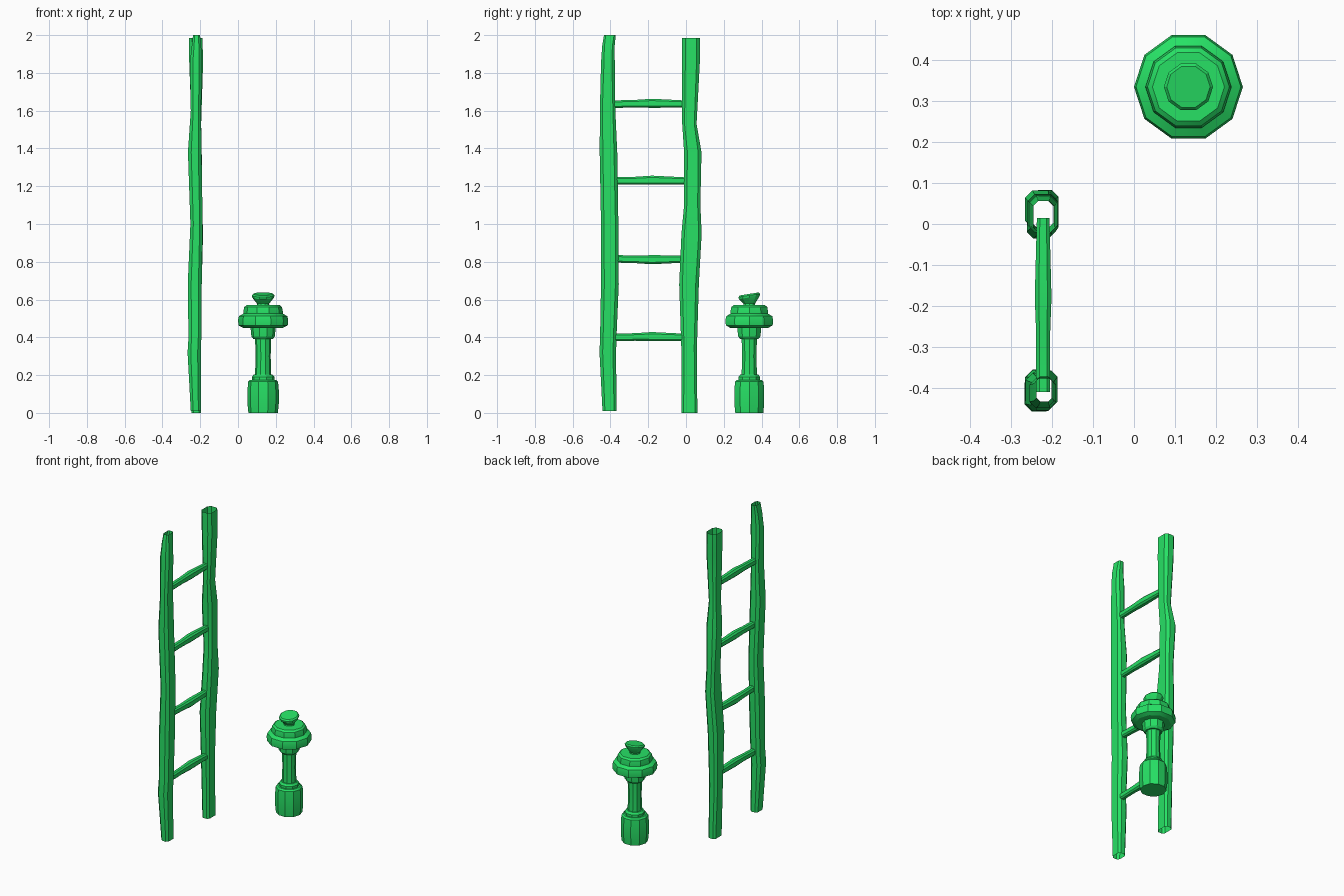
import bpy, math

if "Cube" in bpy.data.objects:
    bpy.data.objects.remove(bpy.data.objects["Cube"])

green = bpy.data.materials.new("green")
green.diffuse_color = (0.02, 0.75, 0.13, 1)
green.use_nodes = True
green.node_tree.nodes["Principled BSDF"].inputs["Base Color"].default_value = green.diffuse_color


def make(name, verts, faces):
    me = bpy.data.meshes.new(name)
    me.from_pydata(verts, [], faces)
    me.materials.append(green)
    ob = bpy.data.objects.new(name, me)
    bpy.context.collection.objects.link(ob)
    return ob


def loft(name, rings, cap_start=False, cap_end=False):
    """Skin a list of equally sized rings, optionally closing the ends."""
    n = len(rings[0])
    verts = [p for r in rings for p in r]
    faces = []
    for k in range(len(rings) - 1):
        for i in range(n):
            j = (i + 1) % n
            faces.append((k * n + i, k * n + j, (k + 1) * n + j, (k + 1) * n + i))
    if cap_start:
        faces.append(tuple(reversed(range(n))))
    if cap_end:
        faces.append(tuple(range((len(rings) - 1) * n, len(rings) * n)))
    return make(name, verts, faces)


def octagon(a0, a1, b0, b1, c=0.24):
    """Rectangle with cut corners, counter-clockwise."""
    ca = cb = c * min(a1 - a0, b1 - b0)
    return [(a0 + ca, b0), (a1 - ca, b0), (a1, b0 + cb), (a1, b1 - cb),
            (a1 - ca, b1), (a0 + ca, b1), (a0, b1 - cb), (a0, b0 + cb)]


# Uneven hollow side rails: z, x min, x max, y min, y max
front_rail = [
    (0.01, -.25, -.197, -.442, -.368), (0.32, -.267, -.197, -.458, -.370),
    (0.40, -.262, -.194, -.455, -.368), (0.68, -.266, -.192, -.450, -.356),
    (1.00, -.252, -.187, -.450, -.358), (1.38, -.265, -.193, -.457, -.364),
    (1.60, -.250, -.196, -.456, -.374), (1.85, -.255, -.190, -.450, -.377),
    (1.94, -.245, -.195, -.444, -.378), (2.00, -.238, -.201, -.434, -.372)]
rear_rail = [
    (0.0, -.247, -.195, -.025, .060), (0.35, -.258, -.197, -.025, .058),
    (0.68, -.262, -.192, -.036, .068), (0.95, -.250, -.185, -.024, .083),
    (1.10, -.250, -.190, -.010, .076), (1.38, -.266, -.192, -.010, .082),
    (1.53, -.246, -.195, -.020, .056), (1.85, -.258, -.185, -.021, .073),
    (1.985, -.260, -.188, -.021, .073)]
for name, rail in (("front_rail", front_rail), ("rear_rail", rear_rail)):
    loft(name, [[(x, y, z) for x, y in octagon(x0, x1, y0, y1)]
                for z, x0, x1, y0, y1 in rail])

# Rungs: slightly wavy bars running between the rails
wave = [(-.41, 0, .020), (-.35, 0, .020), (-.27, .002, .020), (-.18, .004, .024),
        (-.08, .002, .021), (.015, 0, .018)]
for k, (z, bend) in enumerate([(0.40, 1), (0.815, -1), (1.228, 1), (1.635, 1)]):
    rings = []
    for y, dz, h in wave:
        zc = z + bend * dz
        w = h * 0.85
        rings.append([(x, y, zz) for x, zz in
                      reversed(octagon(-.222 - w, -.222 + w, zc - h, zc + h))])
    loft(f"rung_{k + 1}", rings)


def lathe(name, profile, cx=0.133, cy=0.335, tilt=0.0, tilt_from=9.0):
    rings = []
    for r, z in profile:
        ring = []
        for i in range(10):
            a = math.tau * i / 10
            dy = r * math.sin(a)
            ring.append((cx + r * math.cos(a), cy + dy,
                         z + (tilt * dy if z > tilt_from else 0)))
        rings.append(ring)
    return loft(name, rings, True, True)


# Post: base, collar, stem
lathe("post_base", [(.078, 0), (.083, .05), (.083, .12), (.079, .165), (.070, .175)])
lathe("base_collar", [(.060, .165), (.060, .190), (.050, .203)])
lathe("stem", [(.043, .19), (.040, .30), (.043, .41)])
# Head: neck ring, wide disc, upper step
lathe("neck_ring", [(.052, .392), (.062, .405), (.066, .445), (.066, .47)])
lathe("wide_disc", [(.105, .450), (.130, .463), (.133, .490), (.128, .512), (.105, .525)])
lathe("upper_step", [(.104, .515), (.105, .535), (.100, .560), (.088, .570)])
# Flared knob with a tilted top
lathe("top_knob", [(.034, .560), (.032, .578), (.058, .611), (.060, .622), (.053, .630)],
      cy=0.335, tilt=0.16, tilt_from=0.6)

# Soften only the shallow edges
for ob in list(bpy.context.collection.objects):
    bpy.ops.object.select_all(action='DESELECT')
    ob.select_set(True)
    bpy.context.view_layer.objects.active = ob
    bpy.ops.object.shade_smooth_by_angle(angle=math.radians(25))
